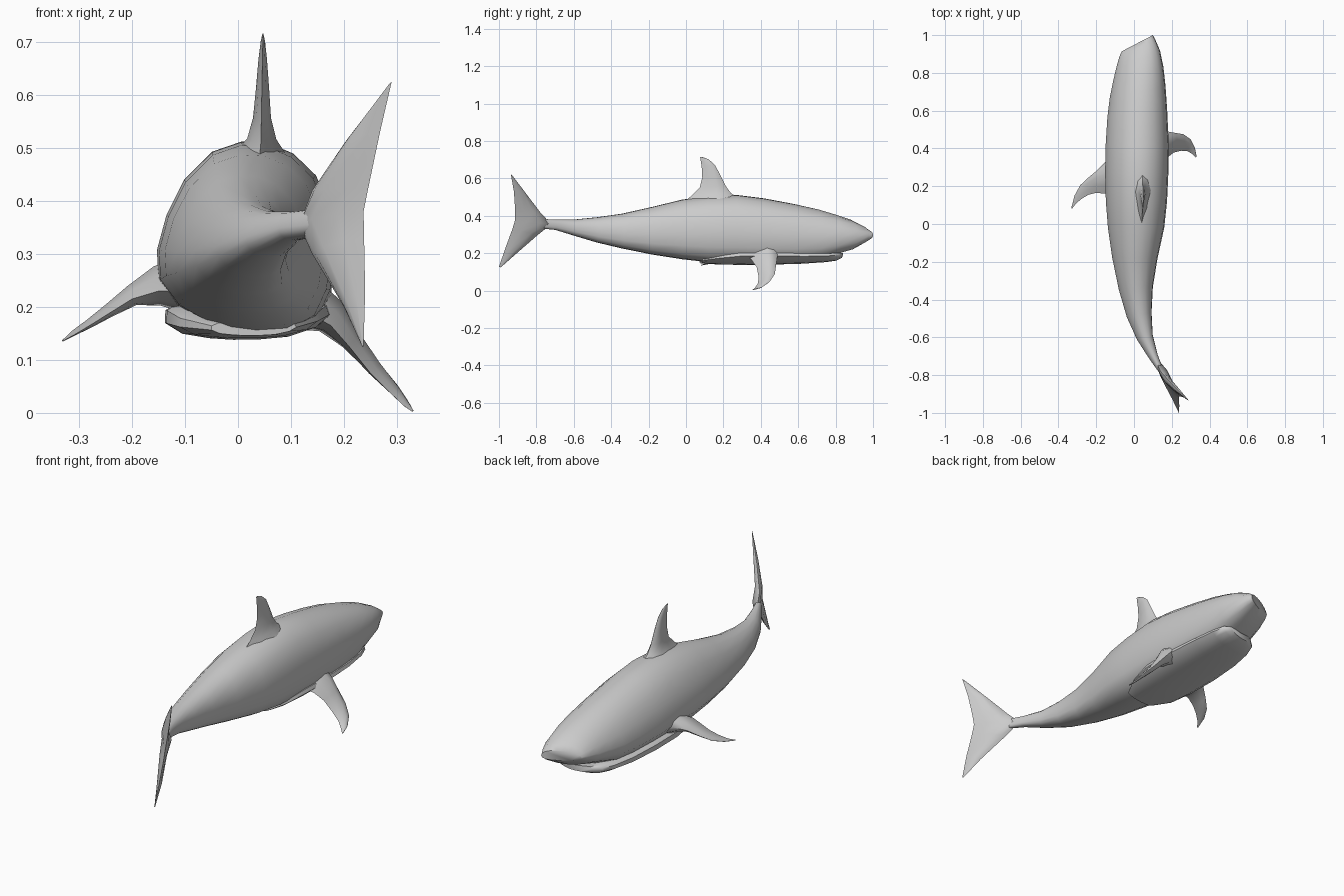
import bpy, math
from mathutils import Vector


def loft(name, rings, angle=50):
    """Skin a list of equal-length closed rings and cap both ends."""
    n = len(rings[0])
    verts = [tuple(p) for r in rings for p in r]
    faces = [(i * n + j, i * n + (j + 1) % n, (i + 1) * n + (j + 1) % n, (i + 1) * n + j)
             for i in range(len(rings) - 1) for j in range(n)]
    faces += [tuple(range(n))[::-1], tuple(range(len(verts) - n, len(verts)))]
    mesh = bpy.data.meshes.new(name)
    mesh.from_pydata(verts, [], faces)
    ob = bpy.data.objects.new(name, mesh)
    bpy.context.collection.objects.link(ob)
    bpy.ops.object.select_all(action='DESELECT')
    bpy.context.view_layer.objects.active = ob
    ob.select_set(True)
    bpy.ops.object.mode_set(mode='EDIT')
    bpy.ops.mesh.select_all(action='SELECT')
    bpy.ops.mesh.normals_make_consistent(inside=False)
    bpy.ops.object.mode_set(mode='OBJECT')
    bpy.ops.object.shade_smooth_by_angle(angle=math.radians(angle))
    return ob


def section(half, roll, y, x0, x1, z0, z1, skew=0):
    """Mirror a half profile, roll it and fit it to the given extents at y."""
    full = half + [(-u, v) for u, v in half[-2:0:-1]]
    c, s = math.cos(roll), math.sin(roll)
    pts = [(u * c + v * s, -u * s + v * c) for u, v in full]
    us, vs = [p[0] for p in pts], [p[1] for p in pts]
    ring = []
    for u, v in pts:
        a = (u - min(us)) / (max(us) - min(us))
        b = (v - min(vs)) / (max(vs) - min(vs))
        ring.append((x0 + a * (x1 - x0), y + skew * (a - 0.5) * (x1 - x0), z0 + b * (z1 - z0)))
    return ring


def fin(name, stations):
    """Lens-section fin from (leading point, trailing point, thickness) stations."""
    mids = [(Vector(a) + Vector(b)) / 2 for a, b, t in stations]
    rings = []
    for i, (a, b, t) in enumerate(stations):
        a, b = Vector(a), Vector(b)
        span = mids[min(i + 1, len(mids) - 1)] - mids[max(i - 1, 0)]
        side = (b - a).cross(span).normalized() * t / 2
        lens = [(0, 0), (.12, .65), (.35, 1), (.7, .6), (1, 0), (.7, -.6), (.35, -1), (.12, -.65)]
        rings.append([a.lerp(b, f) + side * h for f, h in lens])
    return loft(name, rings, 60)


ROLL = math.radians(12)
BODY = [(0, 1), (.3, .95), (.6, .78), (.85, .43), (.97, .03), (1, -.35),
        (.92, -.65), (.65, -.87), (.3, -.97), (0, -1)]

# body: y, left, right, bottom, top, skew of the section
stations = [
    (.957, -.065, .10, .275, .325, .52), (.93, -.078, .113, .255, .348, .48),
    (.87, -.095, .138, .22, .38, .40), (.79, -.112, .156, .195, .408, .30),
    (.70, -.128, .167, .165, .436, .20), (.58, -.141, .176, .152, .463, .1),
    (.42, -.15, .184, .146, .493, 0), (.27, -.153, .182, .148, .512, 0),
    (.12, -.149, .175, .152, .505, 0), (-.02, -.138, .160, .168, .487, 0),
    (-.18, -.115, .125, .193, .448, 0), (-.34, -.08, .100, .225, .412, .1),
    (-.48, -.038, .093, .258, .392, .2), (-.60, .016, .099, .294, .380, .3),
    (-.70, .078, .125, .325, .380, .4), (-.80, .145, .165, .335, .385, .4)]
loft("body", [section(BODY, ROLL, *s) for s in stations])

# lower jaw and belly plate
JAW = [(0, .8), (.5, .9), (.9, 1), (1, .5), (.92, -.2), (.65, -.75), (.3, -.95), (0, -1)]
jaw = [(.825, -.05, .095, .172, .205, .2), (.80, -.085, .128, .16, .207, .2),
       (.74, -.107, .148, .152, .205, .2), (.62, -.126, .165, .144, .205, .15),
       (.45, -.138, .176, .139, .21, .1), (.28, -.135, .172, .138, .21, .1),
       (.16, -.11, .15, .141, .19, .1), (.08, -.05, .11, .146, .17, .1)]
loft("lower_jaw", [section(JAW, math.radians(7), *s) for s in jaw])

# dorsal fin
fin("dorsal_fin", [
    ((.045, .28, .495), (.04, -.01, .475), .10),
    ((.046, .24, .522), (.043, .03, .508), .055),
    ((.046, .212, .56), (.044, .073, .55), .034),
    ((.047, .185, .615), (.045, .087, .605), .025),
    ((.047, .155, .672), (.046, .084, .66), .016),
    ((.047, .12, .703), (.047, .078, .70), .008),
    ((.047, .083, .716), (.047, .076, .714), .002)])

# pectoral fins
fin("right_pectoral_fin", [
    ((.12, .50, .215), (.13, .32, .19), .11),
    ((.175, .49, .19), (.175, .35, .165), .07),
    ((.215, .483, .145), (.21, .378, .125), .042),
    ((.262, .475, .09), (.25, .388, .075), .028),
    ((.30, .448, .048), (.285, .385, .04), .018),
    ((.322, .405, .018), (.312, .368, .014), .010),
    ((.331, .36, .004), (.328, .352, .003), .003)])
fin("left_pectoral_fin", [
    ((-.10, .39, .25), (-.10, .15, .23), .11),
    ((-.155, .325, .245), (-.15, .16, .23), .075),
    ((-.20, .28, .225), (-.20, .165, .215), .040),
    ((-.245, .243, .195), (-.24, .155, .19), .026),
    ((-.285, .205, .168), (-.275, .135, .168), .017),
    ((-.315, .15, .15), (-.308, .108, .148), .010),
    ((-.332, .085, .136), (-.328, .08, .137), .003)])

# tail fin
fin("tail_fin", [
    ((.235, -.99, .125), (.237, -1.0, .127), .003),
    ((.20, -.905, .20), (.24, -.965, .23), .022),
    ((.14, -.79, .30), (.238, -.928, .33), .034),
    ((.115, -.72, .355), (.237, -.913, .38), .045),
    ((.14, -.78, .42), (.246, -.913, .425), .034),
    ((.205, -.852, .515), (.268, -.92, .53), .022),
    ((.285, -.93, .618), (.29, -.937, .625), .003)])
